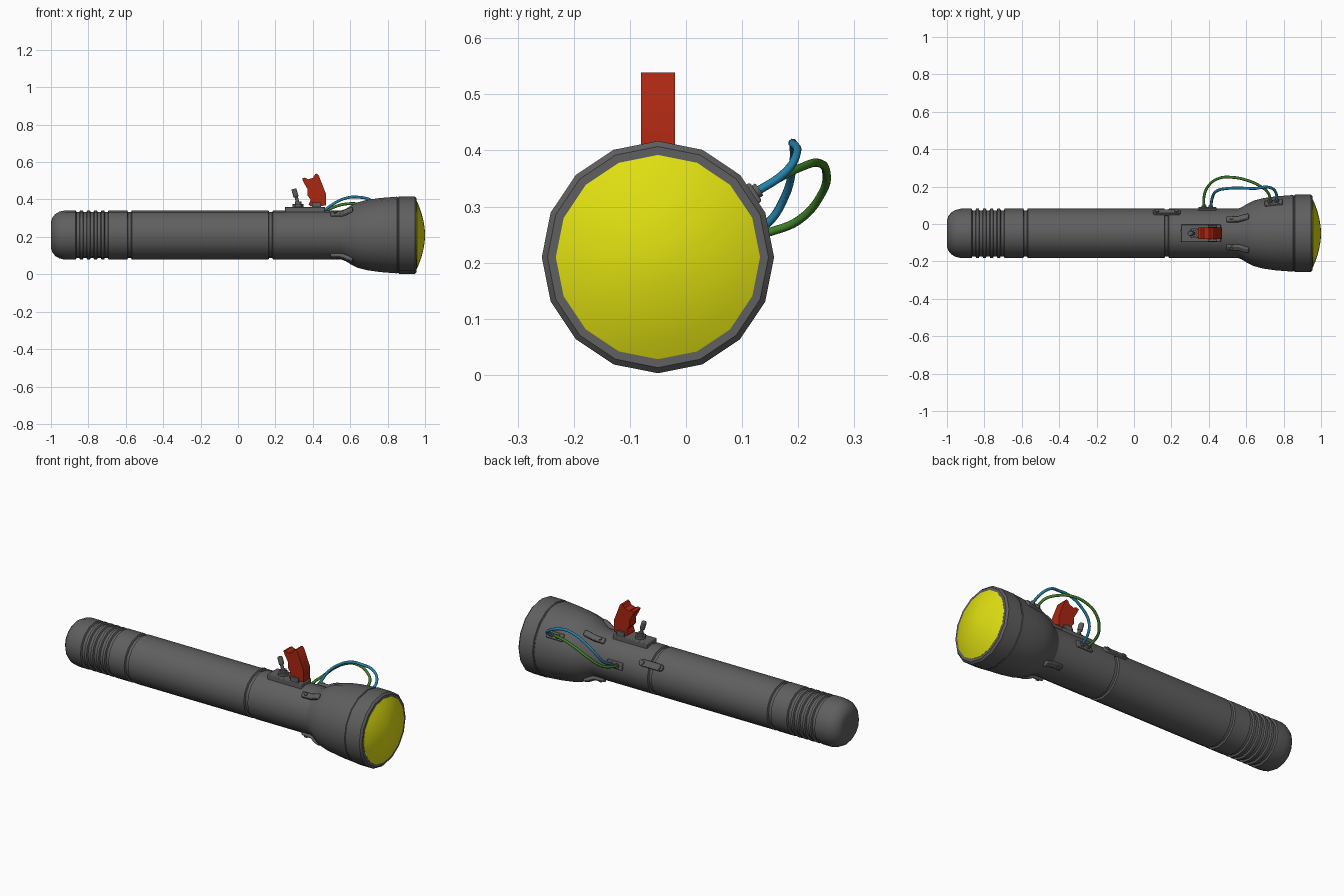
import bpy, bmesh, math
from mathutils import Matrix, Vector

if "Cube" in bpy.data.objects:
    bpy.data.objects.remove(bpy.data.objects["Cube"])

CY, CZ = -0.05, 0.21          # torch axis


def mat(name, c):
    m = bpy.data.materials.new(name)
    m.diffuse_color = (*c, 1)
    m.use_nodes = True
    m.node_tree.nodes["Principled BSDF"].inputs["Base Color"].default_value = m.diffuse_color
    return m


GREY = mat("dark_grey", (0.115, 0.115, 0.115))
YELLOW = mat("lens_yellow", (0.74, 0.74, 0.006))
RED = mat("cover_red", (0.40, 0.02, 0.006))
BLUE = mat("wire_blue", (0.018, 0.22, 0.40))
GREEN = mat("wire_green", (0.05, 0.22, 0.022))


def finish(name, bm, m, bevel=0):
    bmesh.ops.recalc_face_normals(bm, faces=bm.faces)
    me = bpy.data.meshes.new(name)
    bm.to_mesh(me)
    bm.free()
    me.materials.append(m)
    ob = bpy.data.objects.new(name, me)
    bpy.context.collection.objects.link(ob)
    if bevel:
        b = ob.modifiers.new("bevel", 'BEVEL')
        b.width, b.segments = bevel, 2
    bpy.ops.object.select_all(action='DESELECT')
    ob.select_set(True)
    bpy.context.view_layer.objects.active = ob
    bpy.ops.object.shade_smooth_by_angle(angle=math.radians(32))
    return ob


def lathe(name, profile, m, n=16):
    """Spin (x, radius) points round the torch axis."""
    bm = bmesh.new()
    rings = []
    for x, r in profile:
        if r == 0:
            rings.append([bm.verts.new((x, CY, CZ))])
        else:
            rings.append([bm.verts.new((x, CY + r * math.cos(2 * math.pi * k / n),
                                        CZ + r * math.sin(2 * math.pi * k / n))) for k in range(n)])
    for a, b in zip(rings, rings[1:]):
        for k in range(n):
            j = (k + 1) % n
            f = [a[k], a[j], b[j], b[k]] if len(a) > 1 and len(b) > 1 else \
                ([a[0], b[j], b[k]] if len(a) == 1 else [a[k], a[j], b[0]])
            bm.faces.new(f)
    return finish(name, bm, m)


def frame(x, deg, r):
    """Local x = along torch, y = tangent, z = outward."""
    a = math.radians(deg)
    n = Vector((0, math.cos(a), math.sin(a)))
    t = Vector((0, math.sin(a), -math.cos(a))) * -1
    M = Matrix((Vector((1, 0, 0)), t, n)).transposed().to_4x4()
    M.translation = Vector((x, CY, CZ)) + n * r
    return M


def prism(name, outline, h, M, m, bevel=0):
    """Extrude a local xy outline from z = 0 to h."""
    bm = bmesh.new()
    lo = [bm.verts.new(M @ Vector((x, y, 0))) for x, y in outline]
    hi = [bm.verts.new(M @ Vector((x, y, h))) for x, y in outline]
    bm.faces.new(lo)
    bm.faces.new(hi)
    for i in range(len(lo)):
        j = (i + 1) % len(lo)
        bm.faces.new((lo[i], lo[j], hi[j], hi[i]))
    return finish(name, bm, m, bevel)


def rect(lx, ly):
    return [(-lx / 2, -ly / 2), (lx / 2, -ly / 2), (lx / 2, ly / 2), (-lx / 2, ly / 2)]


def circle(r, n=12, cx=0):
    return [(cx + r * math.cos(2 * math.pi * i / n), r * math.sin(2 * math.pi * i / n)) for i in range(n)]


def capsule(length, w, n=6):
    d, r = length / 2 - w / 2, w / 2
    return [(s * d + r * math.cos(a), r * math.sin(a)) for s, a0 in ((1, -math.pi / 2), (-1, math.pi / 2))
            for a in [a0 + math.pi * i / n for i in range(n + 1)]]


# Tail cap, grip grooves and barrel
R, D = 0.132, 0.009
body = [(-1, 0), (-1, 0.07), (-0.993, 0.092), (-0.977, 0.112), (-0.955, 0.125), (-0.925, R)]
for gx in (-0.856, -0.818, -0.78, -0.742, -0.704, -0.58, 0.175):
    w = 0.008
    body += [(gx - w - 0.004, R), (gx - w, R - D), (gx + w, R - D), (gx + w + 0.004, R)]
body += [(0.56, R), (0.60, R)]
lathe("barrel", body, GREY)

# Flared head, bezel ring and lens
lathe("head", [(0.55, 0.12), (0.555, R), (0.575, 0.139), (0.605, 0.158), (0.64, 0.175), (0.69, 0.188),
               (0.76, 0.198), (0.85, 0.205), (0.853, 0.202), (0.857, 0.202), (0.86, 0.207),
               (0.945, 0.207), (0.955, 0.197), (0.955, 0.18)], GREY)
lathe("lens", [(0.95, 0.182), (0.956, 0.182), (0.968, 0.155), (0.981, 0.118), (0.991, 0.078),
               (0.998, 0.038), (1.0, 0)], YELLOW)

# Switch plate, hinge lugs and toggle on top
prism("switch_plate", rect(0.215, 0.092), 0.04, frame(0.358, 90, 0.11), GREY, 0.004)
for s in (-1, 1):
    M = frame(0.42, 90, 0.145) @ Matrix.Translation((0, s * 0.038, 0))
    prism("hinge_lug", rect(0.05, 0.012), 0.03, M, GREY, 0.003)
    M = frame(0.42, 90, 0.163) @ Matrix.Translation((0, s * 0.044, 0)) @ Matrix.Rotation(math.radians(90 * s), 4, 'X')
    prism("hinge_pin", circle(0.009), 0.016, M, GREY)
prism("toggle_nut", circle(0.03, 6), 0.018, frame(0.322, 90, 0.148), GREY, 0.002)
prism("toggle_collar", circle(0.017), 0.014, frame(0.322, 90, 0.165), GREY)
tilt = frame(0.322, 90, 0.165) @ Matrix.Rotation(math.radians(-16), 4, 'Y')
prism("toggle_lever", circle(0.009), 0.05, tilt, GREY)
prism("toggle_tip", circle(0.014), 0.045, tilt @ Matrix.Translation((0, 0, 0.04)), GREY, 0.004)

# Raised safety cover: side outline in x, z extruded across y
side = Matrix(((1, 0, 0, 0), (0, 0, -1, -0.02), (0, 1, 0, 0), (0, 0, 0, 1)))
prism("safety_cover", [(0.342, 0.512), (0.352, 0.49), (0.372, 0.455), (0.372, 0.42), (0.388, 0.40),
                       (0.378, 0.372), (0.39, 0.362), (0.412, 0.378), (0.428, 0.364), (0.47, 0.368),
                       (0.47, 0.43), (0.432, 0.528), (0.422, 0.539), (0.412, 0.535), (0.402, 0.517),
                       (0.375, 0.508), (0.358, 0.517)], 0.06, side, RED)

# Bent clips round the neck
for i, a in enumerate((56.25, 123.75, 236.25, 303.75)):
    M = frame(0, a, 0) @ Matrix(((1, 0, 0, 0), (0, 0, 1, -0.016), (0, 1, 0, 0), (0, 0, 0, 1)))
    prism("neck_clip_%d" % i, [(0.495, 0.122), (0.555, 0.122), (0.615, 0.152), (0.612, 0.172),
                               (0.585, 0.163), (0.555, 0.147), (0.495, 0.143)], 0.032, M, GREY, 0.006)
    prism("neck_clip_screw_%d" % i, circle(0.009), 0.03, frame(0.52, a, 0.12), GREY)

# Long strap over the barrel seam
prism("seam_strap", capsule(0.15, 0.038), 0.018, frame(0.175, 33.75, 0.124), GREY, 0.003)
for s in (-1, 1):
    prism("strap_screw", circle(0.011), 0.024, frame(0.175 + s * 0.052, 33.75, 0.124), GREY)

# Wire terminals on barrel and head
for name, x, a, r, tilt_deg in (("barrel_terminal", 0.392, 11.25, 0.122, 0), ("head_terminal", 0.748, 33.75, 0.186, -8)):
    M = frame(x, a, r) @ Matrix.Rotation(math.radians(tilt_deg), 4, 'Y')
    prism(name, rect(0.096, 0.04), 0.018, M, GREY, 0.004)
    for s in (-1, 1):
        prism(name + "_socket", circle(0.013), 0.028, M @ Matrix.Translation((s * 0.018, 0, 0)), GREY)


# Looping wires
def wire(name, pts, m):
    cu = bpy.data.curves.new(name, 'CURVE')
    cu.dimensions = '3D'
    cu.bevel_depth, cu.bevel_resolution, cu.resolution_u = 0.0075, 2, 5
    sp = cu.splines.new('BEZIER')
    sp.bezier_points.add(len(pts) - 1)
    for b, p in zip(sp.bezier_points, pts):
        b.co = p
        b.handle_left_type = b.handle_right_type = 'AUTO'
    cu.use_fill_caps = True
    cu.materials.append(m)
    bpy.context.collection.objects.link(bpy.data.objects.new(name, cu))


wire("green_wire", [(0.374, 0.085, 0.238), (0.375, 0.15, 0.255), (0.395, 0.20, 0.275), (0.45, 0.243, 0.325),
                    (0.52, 0.250, 0.362), (0.60, 0.235, 0.378), (0.67, 0.205, 0.370), (0.718, 0.165, 0.350),
                    (0.730, 0.115, 0.320)], GREEN)
wire("blue_wire", [(0.410, 0.085, 0.238), (0.42, 0.145, 0.270), (0.44, 0.175, 0.315), (0.50, 0.190, 0.370),
                   (0.58, 0.192, 0.408), (0.65, 0.190, 0.412), (0.71, 0.198, 0.397), (0.753, 0.178, 0.362),
                   (0.766, 0.115, 0.320)], BLUE)
